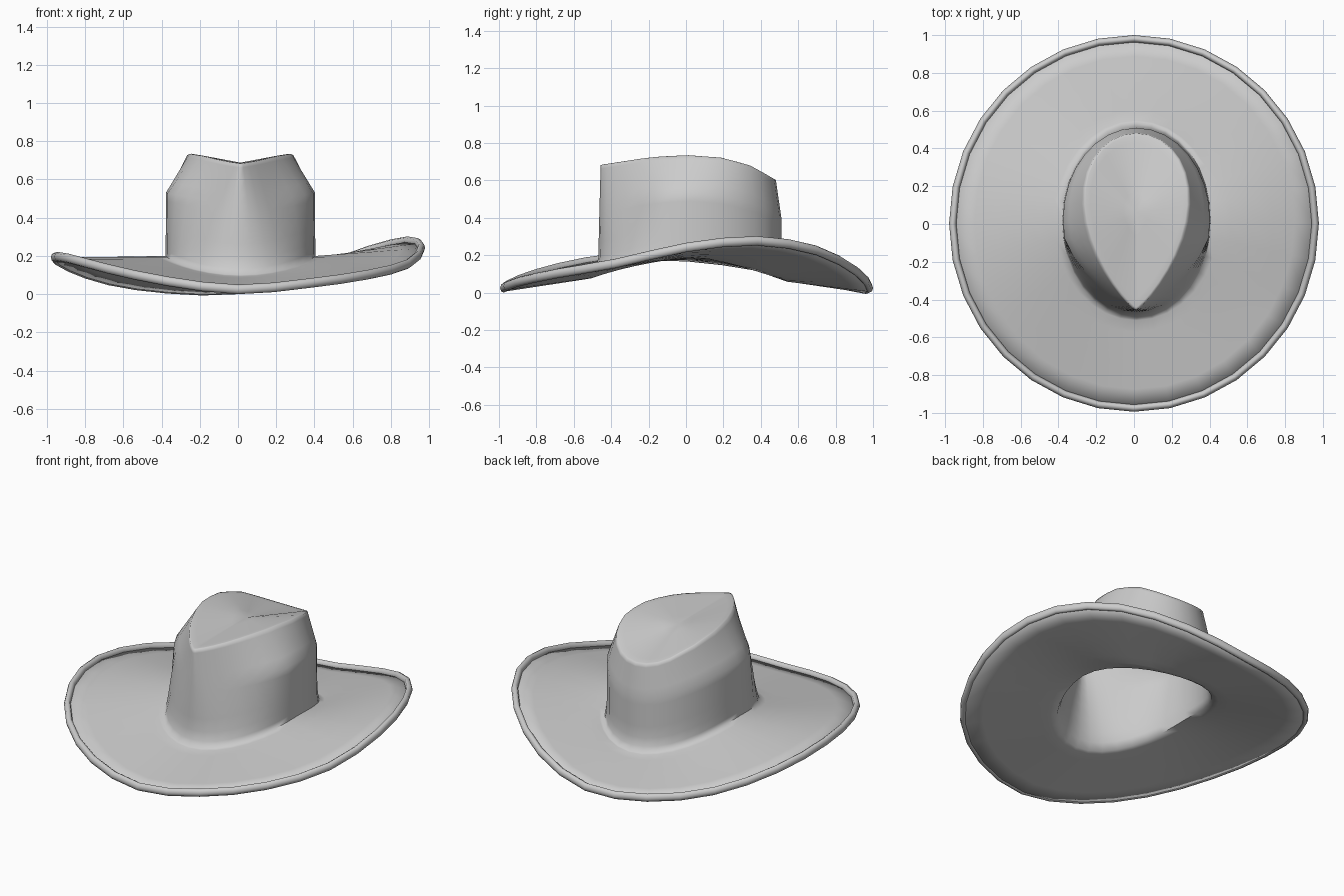
import bpy, bmesh, math

if "Cube" in bpy.data.objects:
    bpy.data.objects.remove(bpy.data.objects["Cube"])

N = 32  # sides around the hat


def table(pts, v):
    """Interpolate a short list of (position, value) pairs."""
    for (a, p), (b, q) in zip(pts, pts[1:]):
        if v <= b:
            t = max(0, (v - a) / (b - a))
            return p + (q - p) * t
    return pts[-1][1]


# height of the brim edge every 22.5 degrees, counter-clockwise from the right
EDGE = [.24, .275, .225, .115, .023, .026, .07, .14,
        .19, .185, .13, .065, .023, .055, .1, .155]
# height of the crease along the crown top, by y
CREASE = [(-.46, .685), (-.2, .725), (0, .737), (.2, .722), (.35, .68), (.48, .605)]
CENTRE = (.012, .06, .688)


def edge_point(j):
    a = 2 * math.pi * j / N
    i = (j // 2) % 16
    z = EDGE[i]
    if j % 2:
        p, q, r, s = (EDGE[(i + k) % 16] for k in (-1, 0, 1, 2))
        z = (9 * (q + r) - p - s) / 16
    return .96 * math.cos(a), .003 + .978 * math.sin(a), z


def base_point(j):
    a = 2 * math.pi * j / N
    s = math.sin(a)
    low = .2 - (.12 if s > 0 else .1) * abs(s) ** 1.7
    return .013 + .392 * math.cos(a), .02 + .49 * s, low


def top_point(j):
    a = 2 * math.pi * j / N
    s, c = math.sin(a), math.cos(a)
    # teardrop with its point at the front
    w = .265 * max(0, 1 + s) ** .85 * max(0, 1 - s) ** .5
    y = .012 + .468 * s
    return .012 + math.copysign(w, c), y, table(CREASE, y)


def mix(p, q, t):
    return tuple(u + (v - u) * t for u, v in zip(p, q))


def brim_ring(t):
    return [mix(edge_point(j), base_point(j), t) for j in range(N)]


def crown_ring(h):
    ring = []
    for j in range(N):
        b, t = base_point(j), top_point(j)
        s = math.sin(2 * math.pi * j / N)
        side = .04 * h + .96 * max(0, (h - .62) / .38)   # straight wall, sloped shoulder
        pinch = h ** 1.25                                # hollow beside the front ridge
        f = max(0, min(1, (-s - .25) / .5))
        x, y, _ = mix(b, t, side + (pinch - side) * f)
        flare = 1 + .06 * s * s * max(0, 1 - h / .15) ** 2  # soft turn into the brim
        ring.append((.013 + (x - .013) * flare, .02 + (y - .02) * flare,
                     b[2] + (t[2] - b[2]) * h))
    return ring


def top_ring(t):
    return [mix(top_point(j), CENTRE, t) for j in range(N)]


def loft(name, rings, cap=None, closed=False):
    bm = bmesh.new()
    vs = [[bm.verts.new(p) for p in r] for r in rings]
    for a, b in list(zip(vs, vs[1:])) + ([(vs[-1], vs[0])] if closed else []):
        n = len(a)
        for j in range(n):
            k = (j + 1) % n
            bm.faces.new((a[j], a[k], b[k], b[j]))
    if cap:
        c = bm.verts.new(cap)
        for j in range(N):
            bm.faces.new((vs[-1][j], vs[-1][(j + 1) % N], c))
    if closed:
        bmesh.ops.recalc_face_normals(bm, faces=bm.faces)
    me = bpy.data.meshes.new(name)
    bm.to_mesh(me)
    bm.free()
    ob = bpy.data.objects.new(name, me)
    bpy.context.collection.objects.link(ob)
    bpy.ops.object.select_all(action='DESELECT')
    ob.select_set(True)
    bpy.context.view_layer.objects.active = ob
    bpy.ops.object.shade_smooth_by_angle(angle=math.radians(85))
    return ob


# felt shell: brim, crown walls and dented crown top in one sheet
rings = [brim_ring(t) for t in (0, .2, .4, .6, .8, .92)]
rings += [crown_ring(h) for h in (0, .06, .15, .28, .42, .54, .62, .72, .85, .96, .995)]
rings += [top_ring(t) for t in (.03, .12, .3, .5, .75)]
shell = loft("brim_and_crown", rings, cap=CENTRE)
sol = shell.modifiers.new("thickness", 'SOLIDIFY')
sol.thickness = .018
sol.offset = -1

# rolled edge, lying on the upper side of the brim
roll = []
for j in range(N):
    x, y, z = edge_point(j)
    d = math.hypot(x, y)
    sec = []
    for i in range(8):
        b = 2 * math.pi * i / 8
        r = 1 + .019 * math.cos(b) / d
        sec.append((x * r, y * r, z + .002 + .025 * math.sin(b)))
    roll.append(sec)
loft("brim_edge_roll", roll, closed=True)
